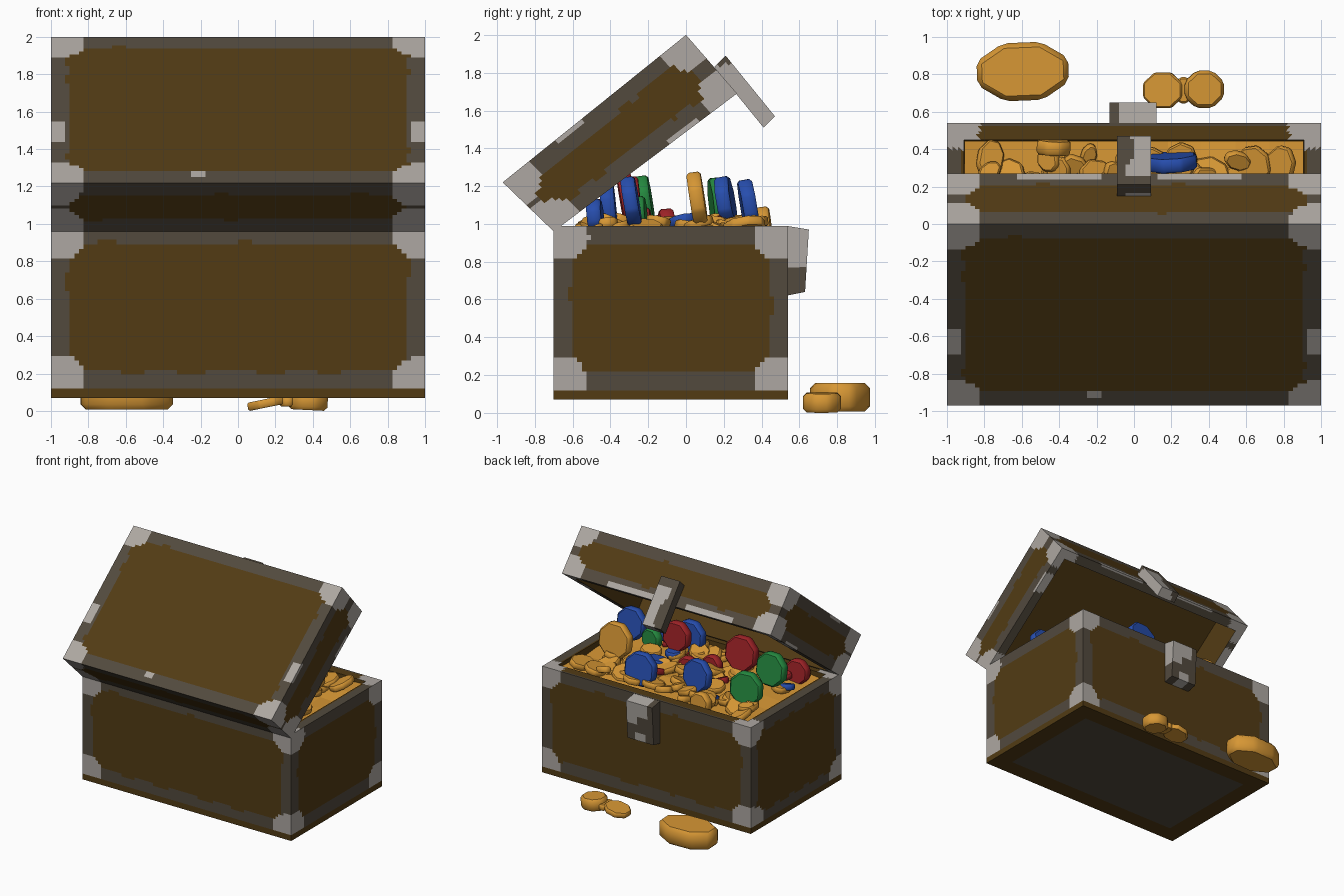
import bpy, bmesh, math, random
from mathutils import Vector, Matrix, Euler

if "Cube" in bpy.data.objects:
    bpy.data.objects.remove(bpy.data.objects["Cube"])

random.seed(4)
NAMES = ["brown_wood", "dark_metal", "bright_metal", "gold", "blue_gem", "red_gem", "green_gem"]
COLS = [(.085, .044, .007), (.085, .068, .048), (.42, .39, .36), (.68, .31, .035),
        (.02, .075, .42), (.34, .016, .02), (.018, .25, .05)]
MATS = []
for name, c in zip(NAMES, COLS):
    m = bpy.data.materials.new(name)
    m.diffuse_color = (*c, 1)
    m.use_nodes = True
    m.node_tree.nodes["Principled BSDF"].inputs["Base Color"].default_value = m.diffuse_color
    MATS.append(m)
WOOD, DARK, BRIGHT, GOLD, BLUE, RED, GREEN = range(7)


def finish(bm, name):
    me = bpy.data.meshes.new(name)
    bm.to_mesh(me)
    bm.free()
    for m in MATS:
        me.materials.append(m)
    ob = bpy.data.objects.new(name, me)
    bpy.context.collection.objects.link(ob)
    return ob


def panel(bm, a, b, c, d, rule, step=.025):
    """Gridded quad a-b-c-d; rule(point) picks each cell's material."""
    a, b, c, d = map(Vector, (a, b, c, d))
    nu = max(1, math.ceil((b - a).length / step))
    nv = max(1, math.ceil((d - a).length / step))
    at = lambda u, v: a.lerp(b, u / nu).lerp(d.lerp(c, u / nu), v / nv)
    grid = [[bm.verts.new(at(i, j)) for j in range(nv + 1)] for i in range(nu + 1)]
    for i in range(nu):
        for j in range(nv):
            f = bm.faces.new((grid[i][j], grid[i + 1][j], grid[i + 1][j + 1], grid[i][j + 1]))
            f.material_index = rule(at(i + .5, j + .5))


def shell(bm, prof, x0, x1, rule, skip=(), step=.025):
    """Extrude a four-point (y, z) profile along x, leaving out skipped sides."""
    for i in range(4):
        if i not in skip:
            p, q = prof[i], prof[(i + 1) % 4]
            panel(bm, (x0, *p), (x1, *p), (x1, *q), (x0, *q), rule, step)
    A, B, C, E = prof
    panel(bm, (x1, *A), (x1, *E), (x1, *C), (x1, *B), rule, step)
    panel(bm, (x0, *E), (x0, *A), (x0, *B), (x0, *C), rule, step)


def ring(bm, outer, inner, rule):
    for i in range(4):
        j = (i + 1) % 4
        panel(bm, outer[i], outer[j], inner[j], inner[i], rule)


def trim(dists, p):
    """Metal bands along edges with bright corner caps, slightly worn outline."""
    _, d1, d2 = sorted(max(0, d) for d in dists)
    w = .007 * math.sin(17 * p.x + 11 * p.z) + .006 * math.sin(31 * p.y + 23 * p.z + 9 * p.x)
    if (d1 / (.155 + w)) ** 4 + (d2 / (.175 + w)) ** 4 < 1:
        return BRIGHT
    return DARK if d1 < .095 + w else WOOD


# ---- chest body
Y0, Y1, Z0, Z1 = -.70, .54, .07, .99


def body_rule(p):
    a, b = 1 - abs(p.x), min(p.y - Y0, Y1 - p.y)
    if p.z < Z0 + .001:
        return DARK if min(a, b) > .16 else WOOD
    if p.z < .12:
        return WOOD
    return trim((a, b, min(p.z - .115, Z1 - p.z)), p)


def rim_rule(p):
    a, b = 1 - abs(p.x), min(p.y - Y0, Y1 - p.y)
    if a < .17 and b < .14:
        return BRIGHT
    return DARK if a < .08 or b < .02 else WOOD


bm = bmesh.new()
shell(bm, [(Y0, Z0), (Y0, Z1), (Y1, Z1), (Y1, Z0)], -1, 1, body_rule, skip=(1,))
rect = lambda k, z: [(-1 + k, Y0 + k, z), (1 - k, Y0 + k, z), (1 - k, Y1 - k, z), (-1 + k, Y1 - k, z)]
ring(bm, rect(0, Z1), rect(.09, Z1), rim_rule)
ring(bm, rect(.09, Z1), rect(.10, .80), lambda p: WOOD)
finish(bm, "chest_body")

# ---- treasure bed
bm = bmesh.new()
panel(bm, *rect(.095, .95), lambda p: GOLD, .2)
for v in bm.verts:
    v.co.z += random.uniform(-.02, .02)
finish(bm, "treasure_bed")

# ---- open lid
A, B, C, E = (-.70, .96), (-.97, 1.22), (0, 2.0), (.27, 1.69)
e = Vector((E[0] - A[0], E[1] - A[1]))
LEN = e.length
e.normalize()
n = Vector((-e.y, e.x))


def lid_rule(p):
    r = Vector((p.y - A[0], p.z - A[1]))
    s, t = r.dot(e), r.dot(n)
    dx = 1 - abs(p.x)
    ds, dt = min(s + .16 * t, LEN - .075 * t - s), min(t, .37 + .035 * s - t)
    # worn bright spots at mid edges
    if dx < .075 and abs(p.z - 1.49) < .055 and dt < .03:
        return BRIGHT
    if LEN - .075 * t - s < .02 and t < .05 and .15 < abs(p.x + .02) < .6:
        return BRIGHT
    if abs(p.x + .22) < .04 and abs(p.z - 1.26) < .015:
        return BRIGHT
    return trim((dx, ds, dt), p)


bm = bmesh.new()
shell(bm, [A, B, C, E], -1, 1, lid_rule, skip=(3,))


def lid_loop(k, depth):
    lo, hi = Vector(A) + e * k + n * depth, Vector(E) - e * k + n * depth
    x = 1 - k
    return [(-x, *hi), (x, *hi), (x, *lo), (-x, *lo)]


ring(bm, lid_loop(0, 0), lid_loop(.08, 0), lid_rule)
ring(bm, lid_loop(.08, 0), lid_loop(.09, .29), lambda p: WOOD)
panel(bm, *lid_loop(.09, .29), lambda p: WOOD, .5)
finish(bm, "chest_lid")

# ---- hasp on the lid and lock on the body
bm = bmesh.new()
shell(bm, [(.41, 1.51), (.15, 1.83), (.21, 1.89), (.47, 1.57)], -.09, .09,
      lambda p: BRIGHT if p.x > -.02 + .03 * math.sin(20 * p.z) and p.z < 1.84 else DARK)
finish(bm, "lid_hasp")
bm = bmesh.new()
shell(bm, [(.53, .62), (.53, .99), (.65, .97), (.63, .64)], -.13, .12,
      lambda p: BRIGHT if (p.z > .86 and abs(p.x) < .08) or (p.x > .02 and p.z > .78)
      or (abs(p.x) < .05 and p.z < .72) else DARK)
finish(bm, "lock_plate")


def nugget(name, loc, size, rot, mat, sides=8):
    """Chunky bevelled coin; size is full width, depth, thickness."""
    bm = bmesh.new()
    bmesh.ops.create_cone(bm, cap_ends=True, segments=sides, radius1=.5, radius2=.5, depth=1,
                          matrix=Matrix.Rotation(math.pi / sides, 4, 'Z'))
    k = 1 / math.cos(math.pi / sides)
    bmesh.ops.scale(bm, vec=(size[0] * k, size[1] * k, size[2]), verts=bm.verts)
    bmesh.ops.bevel(bm, geom=bm.edges[:], offset=min(size) * .18, segments=1, affect='EDGES')
    bmesh.ops.transform(bm, verts=bm.verts,
                        matrix=Matrix.Translation(loc) @ Euler(rot).to_matrix().to_4x4())
    for f in bm.faces:
        f.material_index = mat
        f.smooth = True
    for ed in bm.edges:
        if len(ed.link_faces) == 2 and ed.calc_face_angle(0) > .7:
            ed.smooth = False
    return finish(bm, name)


# ---- standing gems and coins: x, y, z, width, colour
STANDING = [(.20, .33, 1.10, .27, BLUE), (-.26, .21, 1.12, .26, BLUE), (-.70, .17, 1.11, .27, GREEN),
            (.63, .06, 1.13, .29, GOLD), (-.32, -.31, 1.13, .28, RED), (-.67, -.22, 1.12, .27, GREEN),
            (.28, -.28, 1.13, .24, RED), (.24, -.41, 1.09, .26, BLUE), (.72, -.29, 1.12, .26, BLUE),
            (.50, -.25, 1.06, .17, GREEN), (-.75, -.46, 1.03, .20, RED), (-.43, .41, 1.00, .18, GOLD),
            (.05, -.10, 1.00, .16, RED), (-.10, -.22, 1.00, .17, RED), (.55, -.48, 1.04, .18, BLUE)]
for i, (x, y, z, w, c) in enumerate(STANDING):
    lean = math.pi / 2 + .13 + random.uniform(-.04, .04)
    nugget(f"standing_gem_{i}", (x, y, z), (w, w, .075), (lean, 0, random.uniform(-.12, .12)), c)

# ---- loose gold heaped in the chest
for i in range(85):
    w = random.uniform(.11, .22)
    nugget(f"loose_coin_{i}", (random.uniform(-.80, .80), random.uniform(-.52, .38), random.uniform(.96, 1.01)),
           (w, w * random.uniform(.6, 1), .05),
           (random.uniform(-.4, .4), random.uniform(-.4, .4), random.uniform(0, 6)),
           (RED if i % 20 == 0 else BLUE if i % 20 == 10 else GOLD))

# ---- gold dropped on the ground
nugget("ground_ingot", (-.595, .815, .083), (.49, .31, .15), (0, 0, .04), GOLD)
nugget("ground_coin_a", (.155, .715, .042), (.21, .19, .045), (0, -.2, 0), GOLD)
nugget("ground_coin_b", (.375, .72, .055), (.21, .20, .10), (0, .05, 0), GOLD)
nugget("ground_coin_link", (.265, .715, .05), (.09, .14, .05), (0, 0, 0), GOLD)
